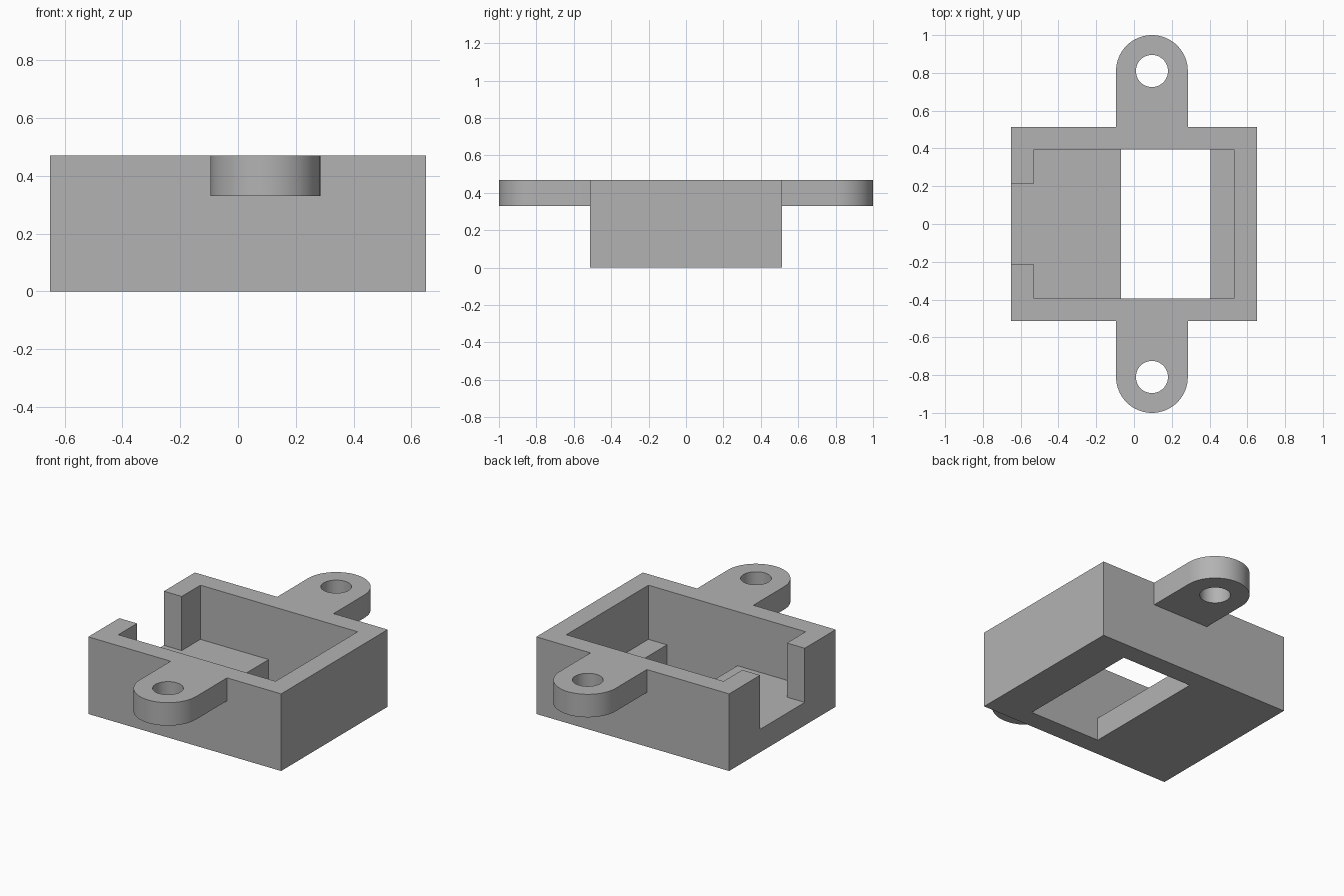
import bpy
import bmesh
from math import radians, pi, cos, sin

if "Cube" in bpy.data.objects:
    bpy.data.objects.remove(bpy.data.objects["Cube"], do_unlink=True)

# Main dimensions
HEIGHT, FLOOR, TAB_BOTTOM = 0.47, 0.14, 0.33
OUT_X, OUT_Y = 0.65, 0.513
IN_X, IN_Y = 0.53, 0.395
TAB_X, TAB_Y, TAB_R, HOLE_R = 0.095, 0.81, 0.19, 0.085

grey = bpy.data.materials.new("plain grey")
grey.use_nodes = True
colour = (0.45, 0.45, 0.45, 1)
grey.diffuse_color = colour
grey.node_tree.nodes["Principled BSDF"].inputs["Base Color"].default_value = colour


def prism(name, outline, z0, z1):
    """Extrude a counter-clockwise outline from z0 to z1."""
    bm = bmesh.new()
    base = bm.faces.new([bm.verts.new((x, y, z0)) for x, y in outline])
    top = bmesh.ops.extrude_face_region(bm, geom=[base], use_keep_orig=True)["geom"]
    for v in top:
        if isinstance(v, bmesh.types.BMVert):
            v.co.z = z1
    bmesh.ops.recalc_face_normals(bm, faces=bm.faces)
    mesh = bpy.data.meshes.new(name)
    bm.to_mesh(mesh)
    bm.free()
    mesh.materials.append(grey)
    obj = bpy.data.objects.new(name, mesh)
    bpy.context.collection.objects.link(obj)
    return obj


def rect(x0, x1, y0, y1):
    return [(x0, y0), (x1, y0), (x1, y1), (x0, y1)]


def arc(cy, r, start, sweep, steps):
    return [(TAB_X + r * cos(start + sweep * i / steps),
             cy + r * sin(start + sweep * i / steps)) for i in range(steps + 1)]


def combine(target, tool, operation):
    mod = target.modifiers.new(tool.name, "BOOLEAN")
    mod.operation, mod.solver, mod.object = operation, "EXACT", tool
    bpy.context.view_layer.objects.active = target
    bpy.ops.object.modifier_apply(modifier=mod.name)
    bpy.data.objects.remove(tool, do_unlink=True)


# Open tray with a window in the floor and a notch in one end wall
tray = prism("mounting_tray", rect(-OUT_X, OUT_X, -OUT_Y, OUT_Y), 0, HEIGHT)
combine(tray, prism("cavity", rect(-IN_X, IN_X, -IN_Y, IN_Y), FLOOR, 0.7), "DIFFERENCE")
combine(tray, prism("window", rect(-0.07, 0.405, -IN_Y, IN_Y), -0.2, 0.3), "DIFFERENCE")
combine(tray, prism("notch", rect(-0.8, -0.45, -0.215, 0.215), FLOOR, 0.7), "DIFFERENCE")

# Rounded screw tabs on the front and back
for side in (-1, 1):
    root = side * (OUT_Y - 0.05)
    outline = arc(side * TAB_Y, TAB_R, 0, side * pi, 32)
    outline += [(TAB_X - TAB_R, root), (TAB_X + TAB_R, root)]
    combine(tray, prism("tab", outline, TAB_BOTTOM, HEIGHT), "UNION")
    hole = arc(side * TAB_Y, HOLE_R, 0, 2 * pi, 48)[:-1]
    combine(tray, prism("screw_hole", hole, 0.2, 0.7), "DIFFERENCE")

# Smooth the round walls and keep the corners sharp
bpy.ops.object.select_all(action="DESELECT")
tray.select_set(True)
bpy.context.view_layer.objects.active = tray
bpy.ops.object.shade_smooth_by_angle(angle=radians(30))
